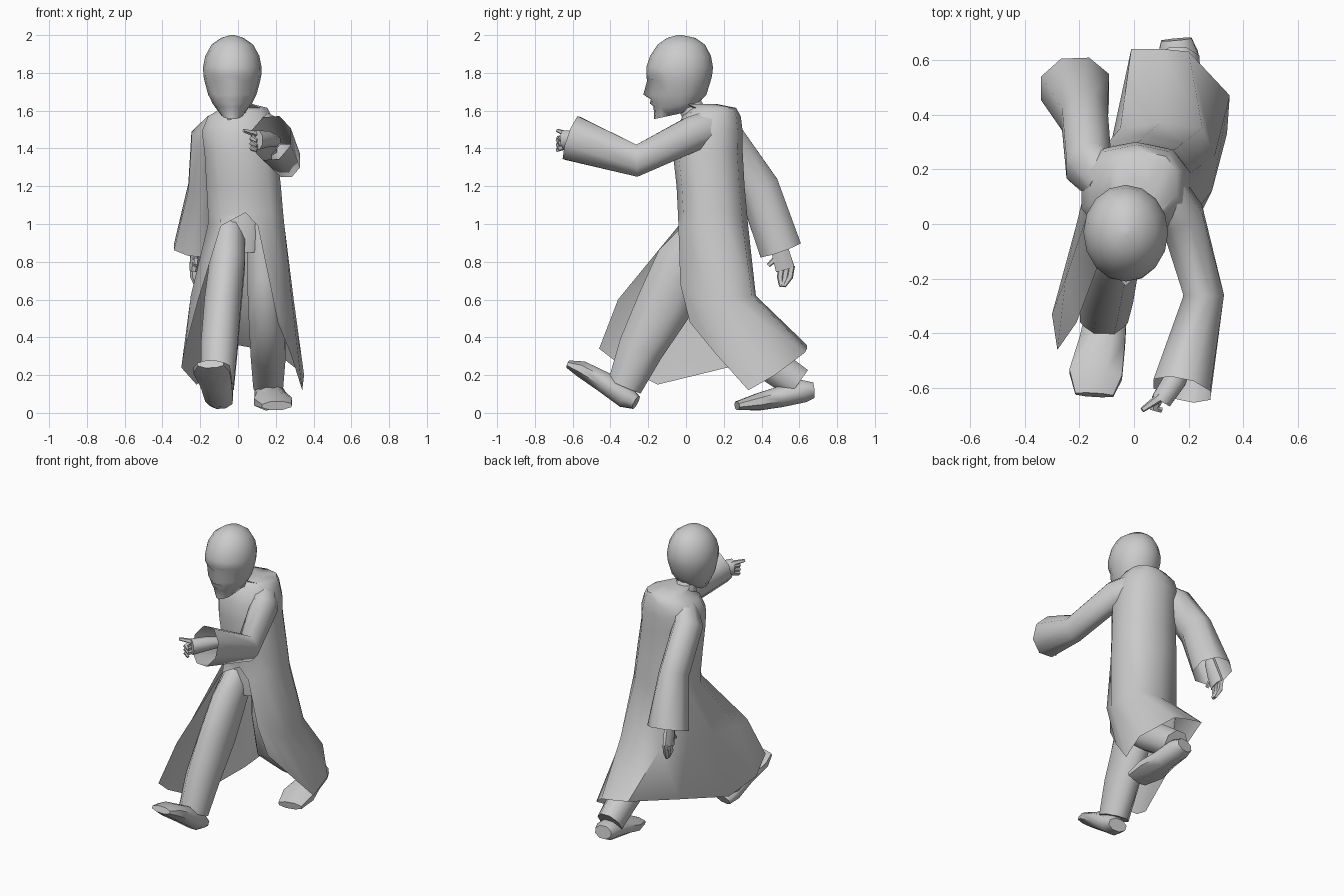
import bpy
import bmesh
from math import cos, sin, radians, copysign
from mathutils import Vector

if "Cube" in bpy.data.objects:
    bpy.data.objects.remove(bpy.data.objects["Cube"], do_unlink=True)

grey = bpy.data.materials.new("plain_grey")
grey.use_nodes = True
grey.diffuse_color = (.6, .6, .6, 1)
grey.node_tree.nodes["Principled BSDF"].inputs["Base Color"].default_value = (.6, .6, .6, 1)


def loft(name, rings, closed=True, cap_start=True, cap_end=True, sharp=55):
    """Skin a list of equally long point rings into one smooth object."""
    bm = bmesh.new()
    rows = [[bm.verts.new(p) for p in ring] for ring in rings]
    count = len(rows[0])
    for low, high in zip(rows, rows[1:]):
        for i in range(count if closed else count - 1):
            j = (i + 1) % count
            bm.faces.new((low[i], low[j], high[j], high[i]))
    if cap_start:
        bm.faces.new(rows[0][::-1])
    if cap_end:
        bm.faces.new(rows[-1])
    bmesh.ops.remove_doubles(bm, verts=bm.verts[:], dist=.0005)
    bmesh.ops.recalc_face_normals(bm, faces=bm.faces[:])
    mesh = bpy.data.meshes.new(name)
    bm.to_mesh(mesh)
    bm.free()
    mesh.materials.append(grey)
    obj = bpy.data.objects.new(name, mesh)
    bpy.context.collection.objects.link(obj)
    bpy.ops.object.select_all(action='DESELECT')
    bpy.context.view_layer.objects.active = obj
    obj.select_set(True)
    bpy.ops.object.shade_smooth_by_angle(angle=radians(sharp))
    return obj


def tube(name, stations, sides=8, cap_end=True, sharp=55):
    """Limb through (centre, half width, half depth) stations."""
    centres = [Vector(s[0]) for s in stations]
    rings = []
    for i, (c, wide, deep) in enumerate(stations):
        before, after = centres[max(i - 1, 0)], centres[min(i + 1, len(centres) - 1)]
        along = (after - before).normalized()
        side = Vector((1, 0, 0))
        side = (side - along * side.dot(along)).normalized()
        up = along.cross(side)
        angles = [radians(360 * (k + .5) / sides) for k in range(sides)]
        rings.append([centres[i] + side * wide * cos(a) + up * deep * sin(a) for a in angles])
    return loft(name, rings, cap_end=cap_end, sharp=sharp)


def squarish(value):
    """Push an oval's corners outwards."""
    return copysign(abs(value) ** .8, value)


# Head: stacked ovals, with nose, eye sockets, lips and jaw pushed in or out
HEAD_X, HEAD_Y, COLUMNS = -.03, -.03, 16
head_rows = [  # height, half width, front, back
    (2.0, .012, -.045, -.02), (1.985, .06, -.1, .05), (1.95, .11, -.15, .1),
    (1.89, .143, -.19, .132), (1.83, .155, -.21, .143), (1.785, .153, -.213, .138),
    (1.755, .147, -.207, .13), (1.685, .128, -.2, .108), (1.66, .115, -.19, .085),
    (1.638, .105, -.187, .07), (1.62, .092, -.177, .055), (1.585, .062, -.17, .03)]
features = {(6, 1): .026, (6, -1): .026, (6, 2): .012, (6, -2): .012, (5, 0): .004,
            (7, 0): -.026, (7, 1): .008, (7, -1): .008, (8, 0): .004, (9, 0): -.004,
            (10, 0): .006}
head = []
for r, (z, w, front, back) in enumerate(head_rows):
    ring = []
    for k in range(COLUMNS):
        a = radians(360 * k / COLUMNS - 90)
        reach = HEAD_Y - front if sin(a) < 0 else back - HEAD_Y
        signed = k if k < COLUMNS / 2 else k - COLUMNS
        tilt = .03 * sin(a) if r == len(head_rows) - 1 else 0
        ring.append((HEAD_X + w * cos(a),
                     HEAD_Y + reach * sin(a) + features.get((r, signed), 0), z + tilt))
    head.append(ring)
loft("head", head, sharp=65)
tube("neck", [((-.02, .06, 1.55), .075, .075), ((-.03, 0, 1.67), .065, .065)])

# Coat: closed body, then a skirt split at the front and swept by the stride
body_rows = [  # height, centre x, centre y, half width, half depth
    (1.635, .0, .08, .08, .085), (1.615, .035, .15, .125, .115),
    (1.57, .01, .135, .175, .155), (1.49, .005, .125, .205, .175),
    (1.38, .015, .115, .2, .185), (1.2, .03, .13, .205, .18),
    (1.06, .04, .14, .207, .183), (1.0, .043, .143, .21, .185)]
coat = []
for z, cx, cy, w, d in body_rows:
    angles = [radians(36 * k - 90) for k in range(11)]
    coat.append([(cx + w * squarish(cos(a)), cy + d * squarish(sin(a)), z) for a in angles])
coat[-1][0] = (.105, -.04, .99)
coat[-1][-1] = (-.09, -.04, .99)
knee_row = [(.17, -.03, .68), (.23, .01, .65), (.285, .12, .6), (.295, .25, .6),
            (.25, .35, .62), (.1, .37, .62), (-.05, .35, .62), (-.15, .2, .62),
            (-.21, 0, .62), (-.25, -.2, .62), (-.21, -.36, .6)]
hem_row = [(.21, .02, .48), (.28, .16, .31), (.34, .33, .12), (.35, .47, .2),
           (.2, .63, .32), (.1, .64, .34), (-.01, .64, .36), (-.1, .22, .24),
           (-.22, -.15, .15), (-.3, -.33, .24), (-.28, -.46, .34)]
loft("long_coat", coat + [knee_row, hem_row], closed=False, cap_end=False)

# Sleeves: open at the cuff
tube("left_sleeve", [((.1, .13, 1.51), .09, .1), ((.175, .03, 1.475), .085, .1),
                     ((.255, -.26, 1.335), .08, .092), ((.175, -.605, 1.455), .115, .13)],
     cap_end=False)
tube("right_sleeve", [((-.1, .15, 1.52), .08, .08), ((-.165, .21, 1.45), .09, .11),
                      ((-.18, .385, 1.19), .09, .118), ((-.215, .5, .865), .135, .122)],
     cap_end=False)

# Hands: palm, bent fingers and thumb
tube("left_palm", [((.19, -.48, 1.44), .04, .035), ((.15, -.57, 1.45), .045, .045),
                   ((.1, -.645, 1.445), .04, .055)])
tube("right_palm", [((-.22, .47, .95), .03, .04), ((-.225, .5, .85), .028, .05),
                    ((-.235, .525, .76), .025, .055)])
for i in range(3):
    s = i * .026
    tube(f"left_finger_{i + 1}", [((.1 - s / 3, -.63, 1.41 + s), .016, .016),
                                  ((.075, -.675, 1.4 + s), .016, .016),
                                  ((.1, -.68, 1.39 + s), .01, .01)], sides=5)
    tube(f"right_finger_{i + 1}", [((-.235, .56 - s, .78), .018, .018),
                                   ((-.235, .55 - s, .72), .018, .018),
                                   ((-.22, .52 - s / 3, .67), .01, .01)], sides=5)
tube("left_pointing_finger", [((.1, -.63, 1.475), .018, .018),
                              ((.03, -.68, 1.495), .01, .01)], sides=5)
tube("right_thumb", [((-.225, .49, .83), .018, .018), ((-.225, .435, .78), .012, .012)], sides=5)

# Trousers: hips, right leg forward, left leg trailing
tube("hips", [((.02, .1, 1.1), .12, .1), ((.02, .1, .95), .14, .11), ((.02, .1, .85), .13, .1)])
tube("right_leg", [((-.045, .1, .98), .09, .1), ((-.055, -.02, .8), .1, .15),
                   ((-.08, -.11, .58), .105, .16), ((-.1, -.24, .34), .105, .13),
                   ((-.11, -.325, .14), .095, .1)], sharp=70)
tube("left_leg", [((.13, .12, 1.0), .09, .12), ((.14, .12, .72), .1, .12),
                  ((.15, .15, .5), .1, .12), ((.16, .36, .32), .1, .105),
                  ((.16, .595, .155), .085, .095)], sharp=70)

# Shoes: heel to toe
tube("right_shoe", [((-.09, -.265, .055), .065, .04), ((-.1, -.32, .085), .08, .065),
                    ((-.115, -.43, .16), .09, .06), ((-.14, -.55, .23), .105, .048),
                    ((-.145, -.625, .258), .075, .022)])
tube("left_shoe", [((.155, .675, .12), .06, .045), ((.16, .62, .115), .08, .065),
                   ((.175, .5, .085), .085, .06), ((.185, .39, .06), .11, .05),
                   ((.205, .27, .038), .085, .025)])
